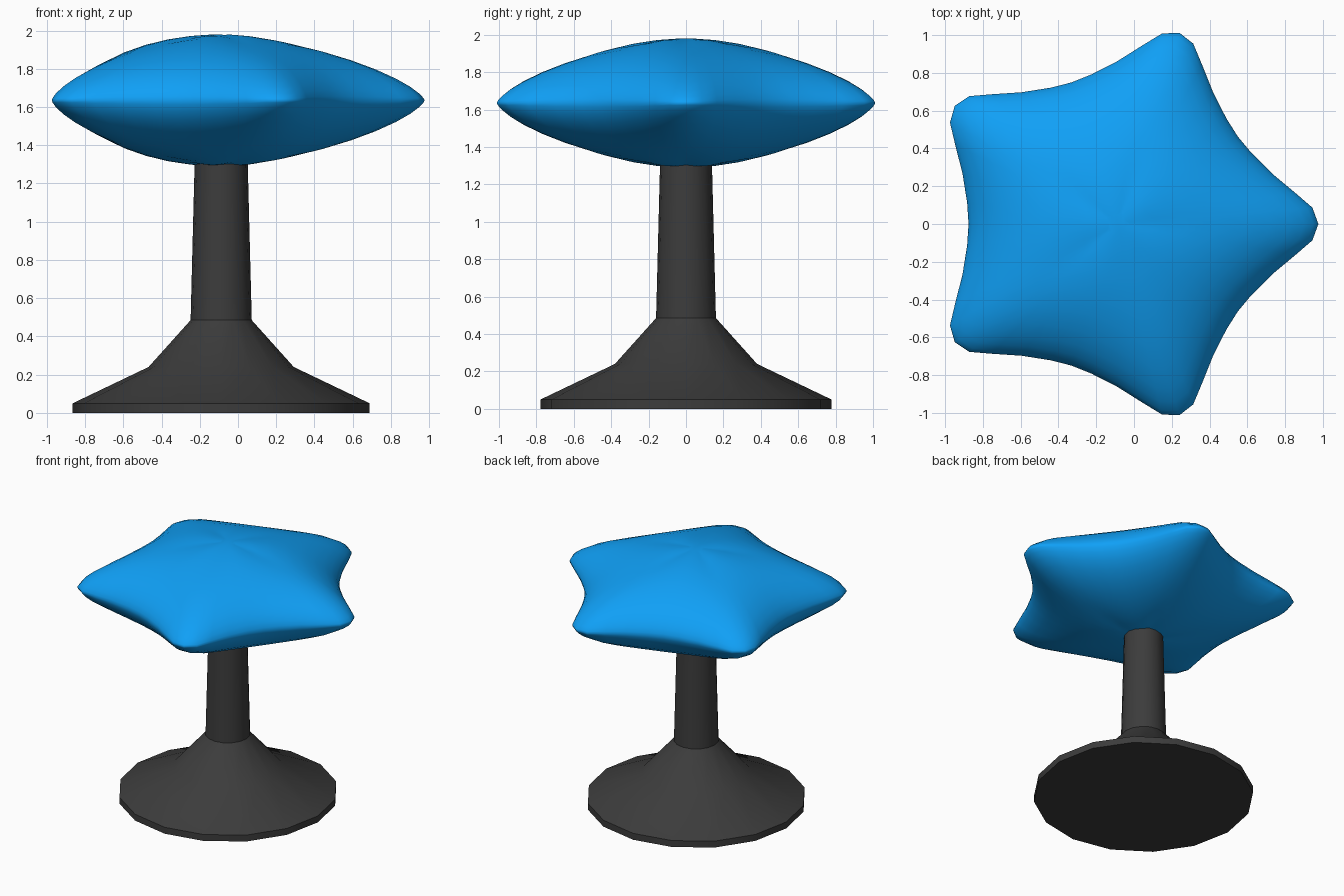
import bpy, bmesh
from math import cos, sin, radians, pi

if "Cube" in bpy.data.objects:
    bpy.data.objects.remove(bpy.data.objects["Cube"])

CX = -0.088  # shared vertical axis of stand and cushion


def add_object(name, rings, color, angle):
    """Skin a stack of closed rings, cap both ends, shade and colour it."""
    bm = bmesh.new()
    loops = [[bm.verts.new(p) for p in ring] for ring in rings]
    n = len(loops[0])
    for a, b in zip(loops, loops[1:]):
        for i in range(n):
            j = (i + 1) % n
            bm.faces.new((a[i], a[j], b[j], b[i]))
    bm.faces.new(loops[0][::-1])
    bm.faces.new(loops[-1])
    bmesh.ops.recalc_face_normals(bm, faces=bm.faces)
    mesh = bpy.data.meshes.new(name)
    bm.to_mesh(mesh)
    bm.free()
    obj = bpy.data.objects.new(name, mesh)
    bpy.context.collection.objects.link(obj)
    mat = bpy.data.materials.new(name + "_colour")
    mat.diffuse_color = color
    mat.use_nodes = True
    mat.node_tree.nodes["Principled BSDF"].inputs["Base Color"].default_value = mat.diffuse_color
    mesh.materials.append(mat)
    bpy.ops.object.select_all(action='DESELECT')
    obj.select_set(True)
    bpy.context.view_layer.objects.active = obj
    bpy.ops.object.shade_smooth_by_angle(angle=radians(angle))
    return obj


# Pedestal: 16-sided flared foot and slim column
profile = [(0.777, 0), (0.777, 0.05), (0.38, 0.24), (0.16, 0.485), (0.138, 1.34)]
SIDES = 16
add_object("pedestal",
           [[(CX + r * cos(2 * pi * i / SIDES), r * sin(2 * pi * i / SIDES), z)
             for i in range(SIDES)] for r, z in profile],
           (0.045, 0.045, 0.045, 1), 35)

# Cushion outline: one rounded star arm (angle offset, radius), repeated five times
half_arm = [(4.8, 1.036), (10, 0.955), (18, 0.862), (28, 0.803)]
arm = ([(-a, r) for a, r in reversed(half_arm)] + [(0, 1.064)]
       + half_arm + [(36, 0.788)])
outline = [(radians(72 * k + a), r) for k in range(5) for a, r in arm]

# Cushion: puffed star, thinner along the arms than between them
MID, PUFF = 1.635, 0.345
steps = [0.06, 0.2, 0.35, 0.5, 0.64, 0.76, 0.86, 0.93, 0.975, 0.995]


def height(t, r):
    w = (r - 0.788) / 0.276
    return PUFF * (w * (1 - t ** 1.5) ** 0.7 + (1 - w) * (1 - t ** 2) ** 0.6)


def star_ring(t, side):
    return [(CX + t * r * cos(a), t * r * sin(a), MID + side * height(t, r))
            for a, r in outline]


rings = ([star_ring(t, -1) for t in steps] + [star_ring(1, 0)]
         + [star_ring(t, 1) for t in reversed(steps)])
add_object("star_seat", rings, (0.005, 0.35, 0.92, 1), 180)
